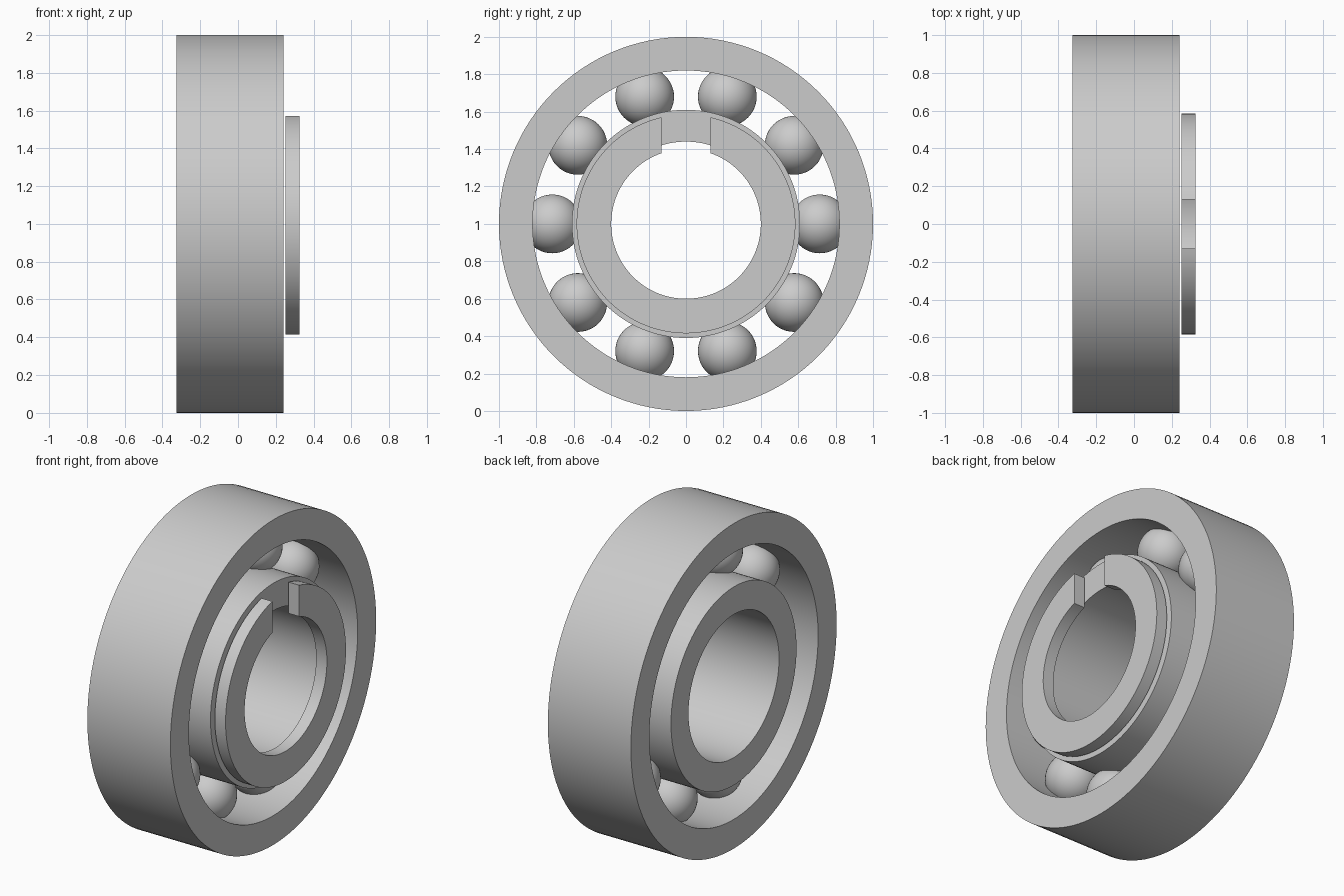
import bpy, bmesh
from math import sin, cos, asin, pi, radians

old = bpy.data.objects.get("Cube")
if old:
    bpy.data.objects.remove(old, do_unlink=True)

STEEL = bpy.data.materials.new("steel_grey")
STEEL.use_nodes = True
GREY = (0.6, 0.6, 0.6, 1)
STEEL.diffuse_color = GREY
STEEL.node_tree.nodes["Principled BSDF"].inputs["Base Color"].default_value = GREY

CENTRE_Z = 1.0
SEGMENTS = 128


def finish(name, bm):
    """Turn a bmesh into a smooth shaded steel object on the bearing axis."""
    bmesh.ops.recalc_face_normals(bm, faces=bm.faces)
    mesh = bpy.data.meshes.new(name)
    bm.to_mesh(mesh)
    bm.free()
    mesh.materials.append(STEEL)
    obj = bpy.data.objects.new(name, mesh)
    obj.location.z = CENTRE_Z
    bpy.context.collection.objects.link(obj)
    bpy.ops.object.select_all(action="DESELECT")
    obj.select_set(True)
    bpy.context.view_layer.objects.active = obj
    bpy.ops.object.shade_smooth_by_angle(angle=radians(30))
    return obj


def ring(name, x0, x1, outer, inner, gap=0.0):
    """Rectangular-section ring around x; gap is half the width of a slot at the top."""
    bm = bmesh.new()
    profile = [(x0, outer), (x1, outer), (x1, inner), (x0, inner)]
    count = SEGMENTS + 1 if gap else SEGMENTS
    loops = []
    for i in range(count):
        loop = []
        for x, r in profile:
            start = asin(gap / r)  # keeps the slot sides parallel
            a = start + (2 * pi - 2 * start) * i / SEGMENTS
            loop.append(bm.verts.new((x, r * sin(a), r * cos(a))))
        loops.append(loop)
    pairs = list(zip(loops, loops[1:]))
    if gap:
        bm.faces.new(loops[0])
        bm.faces.new(loops[-1])
    else:
        pairs.append((loops[-1], loops[0]))
    for a, b in pairs:
        for k in range(4):
            n = (k + 1) % 4
            bm.faces.new((a[k], a[n], b[n], b[k]))
    return finish(name, bm)


# Races and the slotted retaining ring
ring("outer_race", -0.325, 0.24, 1.0, 0.82)
ring("inner_race", -0.325, 0.24, 0.61, 0.44)
ring("retaining_ring", 0.252, 0.325, 0.585, 0.4, gap=0.13)

# Balls
BALLS = 10
for i in range(BALLS):
    a = 2 * pi * i / BALLS
    bm = bmesh.new()
    bmesh.ops.create_uvsphere(bm, u_segments=48, v_segments=24, radius=0.157)
    ball = finish(f"ball_{i + 1}", bm)
    ball.location = (-0.0425, 0.715 * cos(a), CENTRE_Z + 0.715 * sin(a))
